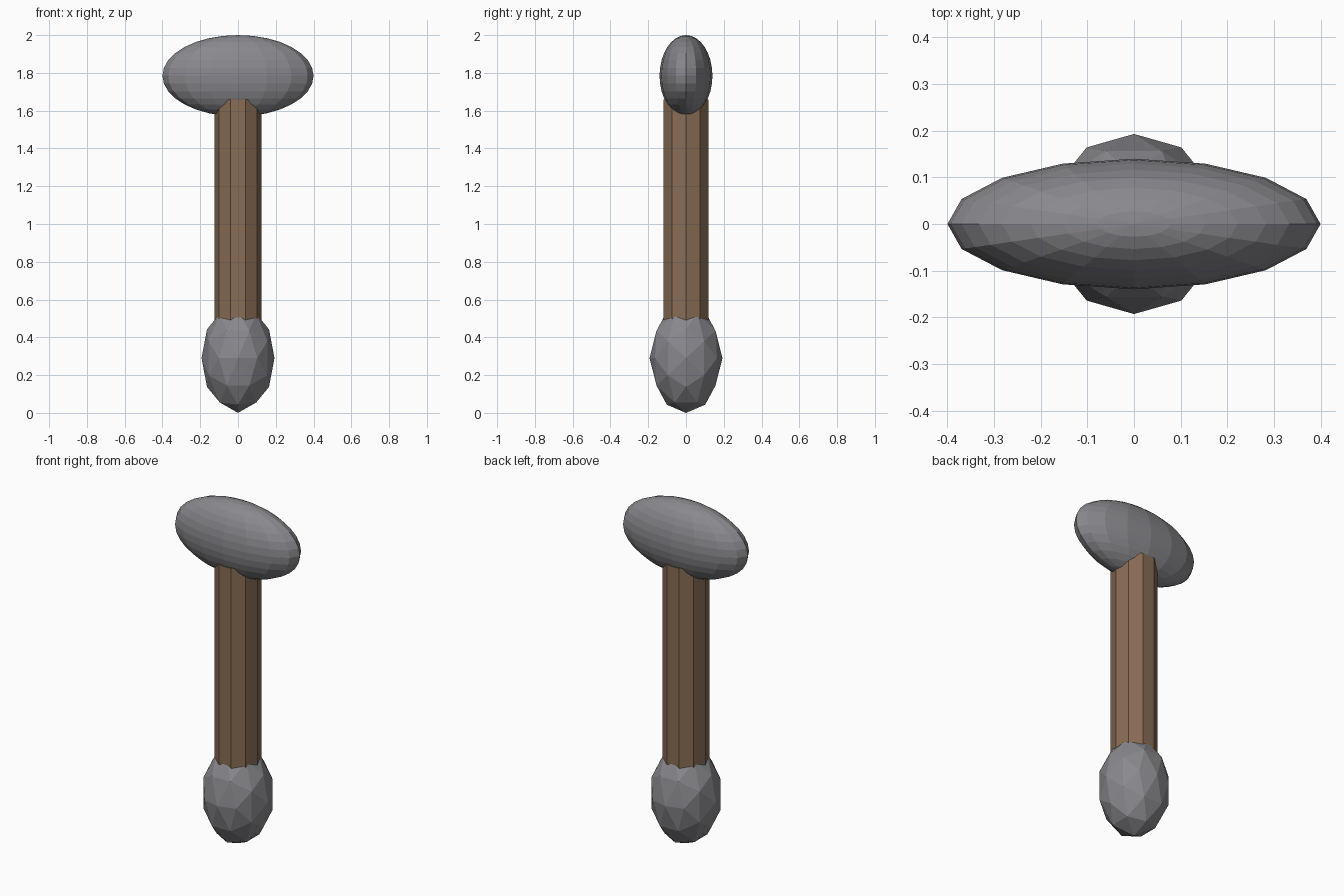
import bpy
import bmesh
import math
from mathutils import Matrix

old = bpy.data.objects.get("Cube")
if old:
    bpy.data.objects.remove(old, do_unlink=True)


def make_material(name, color):
    mat = bpy.data.materials.new(name)
    mat.use_nodes = True
    mat.diffuse_color = color
    mat.node_tree.nodes["Principled BSDF"].inputs["Base Color"].default_value = color
    return mat


def add_part(name, bm, size, height, mat):
    """Scale a unit shape, lift it to its height and link it as an object."""
    bm.transform(Matrix.Translation((0, 0, height)) @ Matrix.Diagonal((*size, 1)))
    mesh = bpy.data.meshes.new(name)
    bm.to_mesh(mesh)
    bm.free()
    mesh.materials.append(mat)
    obj = bpy.data.objects.new(name, mesh)
    bpy.context.collection.objects.link(obj)
    return obj


stone = make_material("stone grey", (0.25, 0.25, 0.27, 1))
wood = make_material("wood brown", (0.25, 0.15, 0.09, 1))

# Faceted pommel, turned so that an edge midpoint is the lowest point
bm = bmesh.new()
bmesh.ops.create_icosphere(bm, subdivisions=2, radius=1)
tilt = math.atan(2 / (1 + math.sqrt(5)))
bm.transform(Matrix.Rotation(math.pi / 2, 4, "Z") @ Matrix.Rotation(-tilt, 4, "Y"))
add_part("pommel", bm, (0.193, 0.193, 0.29), 0.29, stone)

# Ten-sided shaft, with one corner facing the front
bm = bmesh.new()
bmesh.ops.create_cone(bm, cap_ends=True, segments=10, radius1=1, radius2=1, depth=1,
                      matrix=Matrix.Rotation(math.pi / 2, 4, "Z"))
add_part("shaft", bm, (0.125, 0.125, 1.32), 1.0, wood)

# Wide flattened head
bm = bmesh.new()
bmesh.ops.create_uvsphere(bm, u_segments=16, v_segments=16, radius=1)
add_part("head", bm, (0.4, 0.14, 0.215), 1.785, stone)
